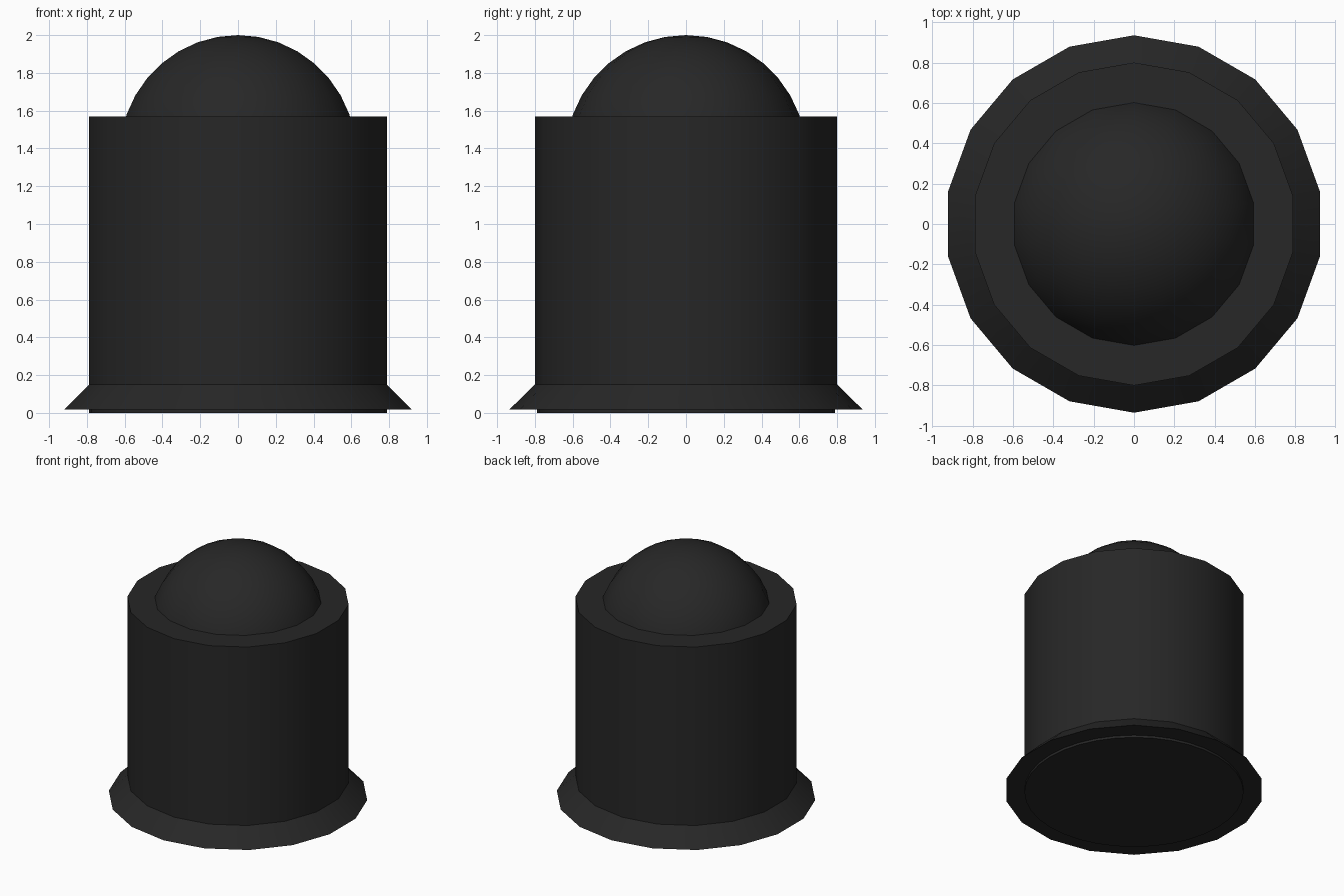
import bpy
import bmesh
from math import sin, cos, pi, radians

cube = bpy.data.objects.get("Cube")
if cube:
    bpy.data.objects.remove(cube, do_unlink=True)

COLOUR = (0.02, 0.02, 0.02, 1)
charcoal = bpy.data.materials.new("charcoal")
charcoal.use_nodes = True
charcoal.diffuse_color = COLOUR
charcoal.node_tree.nodes["Principled BSDF"].inputs["Base Color"].default_value = COLOUR


def lathe(name, profile, sides=18):
    """Turn an (radius, height) profile, listed bottom to top, about z."""
    bm = bmesh.new()
    rings = []
    for r, z in profile:
        if r < 0.001:
            rings.append([bm.verts.new((0, 0, z))] * sides)
        else:
            angles = [pi / 2 + 2 * pi * i / sides for i in range(sides)]
            rings.append([bm.verts.new((r * cos(a), r * sin(a), z)) for a in angles])
    for low, high in zip(rings, rings[1:]):
        for i in range(sides):
            j = (i + 1) % sides
            corners = dict.fromkeys((low[i], low[j], high[j], high[i]))
            bm.faces.new(list(corners))
    # Close open ends
    for ring in (rings[0], rings[-1]):
        if len(set(ring)) == sides:
            bm.faces.new(ring)
    bmesh.ops.recalc_face_normals(bm, faces=bm.faces)
    mesh = bpy.data.meshes.new(name)
    bm.to_mesh(mesh)
    bm.free()
    mesh.materials.append(charcoal)
    obj = bpy.data.objects.new(name, mesh)
    bpy.context.collection.objects.link(obj)
    bpy.ops.object.select_all(action='DESELECT')
    obj.select_set(True)
    bpy.context.view_layer.objects.active = obj
    bpy.ops.object.shade_smooth_by_angle(angle=radians(30))
    return obj


# Thin round foot under the flange
lathe("base_disc", [(0.79, 0), (0.79, 0.03)], 36)

# Flared flange around the foot of the body
lathe("base_flange", [(0.935, 0.018), (0.8, 0.15)])

# Main cylinder
lathe("body", [(0.8, 0.1), (0.8, 1.57)])

# Domed cap, sunk slightly into the body
R = 0.637
dome = [(R * cos(radians(a)), 2 - R + R * sin(radians(a))) for a in range(10, 91, 10)]
lathe("dome", dome)
